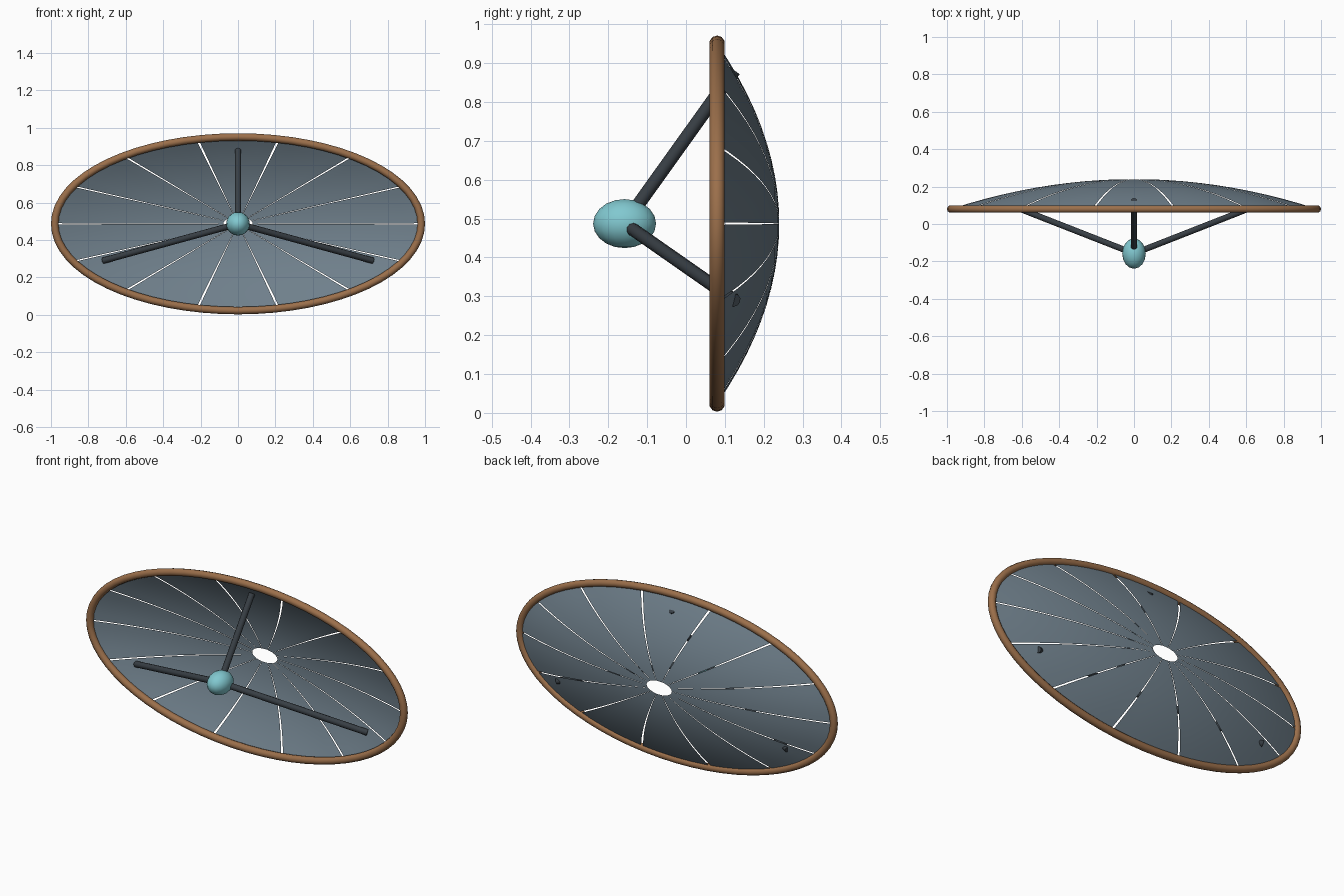
import bpy, bmesh, math
from mathutils import Vector

if "Cube" in bpy.data.objects:
    bpy.data.objects.remove(bpy.data.objects["Cube"])

CZ = 0.487              # height of the dish axis
AX, AZ = 0.98, 0.464    # half width and half height of the rim line
BACK, DEPTH = 0.24, 0.16
FEED = Vector((0, -0.158, CZ))
PANELS = 14
GAP = 0.0135            # angular slot between panels


def material(name, color):
    m = bpy.data.materials.new(name)
    m.use_nodes = True
    m.diffuse_color = (*color, 1)
    m.node_tree.nodes["Principled BSDF"].inputs["Base Color"].default_value = (*color, 1)
    return m


slate = material("slate panel", (0.16, 0.215, 0.26))
copper = material("copper rim", (0.33, 0.16, 0.07))
charcoal = material("charcoal strut", (0.04, 0.05, 0.06))
aqua = material("aqua feed", (0.22, 0.58, 0.63))


def finish(ob, mat):
    ob.data.materials.clear()
    ob.data.materials.append(mat)
    bpy.ops.object.select_all(action="DESELECT")
    ob.select_set(True)
    bpy.context.view_layer.objects.active = ob
    bpy.ops.object.shade_smooth_by_angle(angle=math.radians(40))


def grid(name, point, nu, nv, mat, closed=False):
    """Sheet of quads from point(u, v); wraps both ways when closed."""
    bm = bmesh.new()
    cu, cv = (nu, nv) if closed else (nu + 1, nv + 1)
    rows = [[bm.verts.new(point(i / nu, j / nv)) for j in range(cv)] for i in range(cu)]
    for i in range(nu):
        for j in range(nv):
            a, b = (i + 1) % cu, (j + 1) % cv
            bm.faces.new((rows[i][j], rows[a][j], rows[a][b], rows[i][b]))
    bmesh.ops.recalc_face_normals(bm, faces=bm.faces)
    mesh = bpy.data.meshes.new(name)
    bm.to_mesh(mesh)
    bm.free()
    ob = bpy.data.objects.new(name, mesh)
    bpy.context.collection.objects.link(ob)
    finish(ob, mat)


def dish(rho, ang):
    return Vector((AX * rho * math.cos(ang), BACK - DEPTH * rho * rho,
                   CZ + AZ * rho * math.sin(ang)))


# Dish panels, separated by narrow radial slots
step = math.tau / PANELS
for k in range(PANELS):
    start = k * step + GAP / 2
    grid(f"dish_panel_{k + 1}",
         lambda u, v: dish(0.08 + 0.92 * u, start + (step - GAP) * v), 10, 5, slate)


# Rim tube along the ellipse
def rim(u, v):
    a, b = u * math.tau, v * math.tau
    out = Vector((AZ * math.cos(a), 0, AX * math.sin(a))).normalized()
    return dish(1, a) + 0.02 * (out * math.cos(b) + Vector((0, math.sin(b), 0)))


grid("rim", rim, 64, 10, copper, closed=True)

# Struts from the feed to the dish
for name, deg in (("top_strut", 90), ("right_strut", 210), ("left_strut", 330)):
    end = dish(0.85, math.radians(deg))
    span = end - FEED
    bpy.ops.mesh.primitive_cylinder_add(vertices=10, radius=0.017, depth=span.length,
                                        location=(FEED + end) / 2,
                                        rotation=span.to_track_quat("Z", "Y").to_euler())
    ob = bpy.context.object
    ob.name = name
    finish(ob, charcoal)

# Feed at the focus
bpy.ops.mesh.primitive_uv_sphere_add(segments=16, ring_count=10, radius=1, location=FEED)
feed = bpy.context.object
feed.name = "feed"
feed.scale = (0.063, 0.081, 0.063)
finish(feed, aqua)
